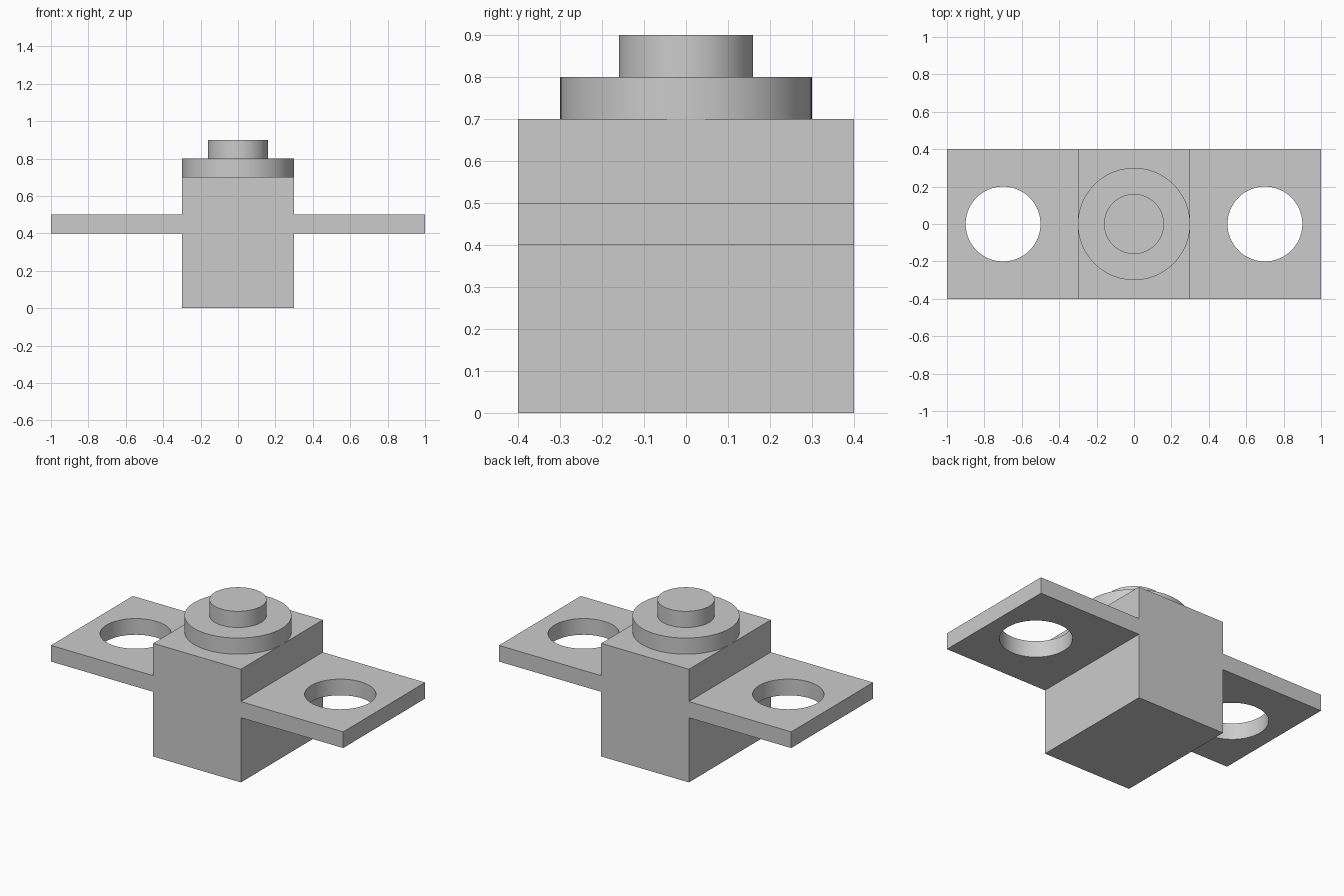
import bpy
import bmesh
import math

default_cube = bpy.data.objects.get("Cube")
if default_cube:
    bpy.data.objects.remove(default_cube, do_unlink=True)

# Single grey finish
grey = bpy.data.materials.new("light_grey")
grey.use_nodes = True
GREY = (0.6, 0.6, 0.6, 1)
grey.diffuse_color = GREY
grey.node_tree.nodes["Principled BSDF"].inputs["Base Color"].default_value = GREY


def activate(obj):
    bpy.ops.object.select_all(action='DESELECT')
    obj.select_set(True)
    bpy.context.view_layer.objects.active = obj


def smooth(obj):
    activate(obj)
    bpy.ops.object.shade_smooth_by_angle(angle=math.radians(30))


def extrude_profile(name, points, depth):
    """Extrude an x-z outline along y, centred on y = 0."""
    bm = bmesh.new()
    face = bm.faces.new([bm.verts.new((x, -depth / 2, z)) for x, z in points])
    ext = bmesh.ops.extrude_face_region(bm, geom=[face])
    moved = [g for g in ext["geom"] if isinstance(g, bmesh.types.BMVert)]
    bmesh.ops.translate(bm, verts=moved, vec=(0, depth, 0))
    bmesh.ops.recalc_face_normals(bm, faces=bm.faces)
    mesh = bpy.data.meshes.new(name)
    bm.to_mesh(mesh)
    bm.free()
    obj = bpy.data.objects.new(name, mesh)
    bpy.context.collection.objects.link(obj)
    obj.data.materials.append(grey)
    return obj


def cylinder(name, radius, bottom, top, x=0):
    bpy.ops.mesh.primitive_cylinder_add(
        vertices=96, radius=radius, depth=top - bottom,
        location=(x, 0, (bottom + top) / 2))
    obj = bpy.context.object
    obj.name = name
    obj.data.materials.append(grey)
    return obj


# Block with a mounting tab on each side, as one solid
half = [(0.3, 0), (0.3, 0.4), (1, 0.4), (1, 0.5), (0.3, 0.5), (0.3, 0.7)]
outline = half + [(-x, z) for x, z in reversed(half)]
body = extrude_profile("body_with_tabs", outline, 0.8)

# Round hole through each tab
for side in (-1, 1):
    cutter = cylinder("hole_cutter", 0.2, 0.3, 0.6, side * 0.7)
    cutter.hide_render = True
    cut = body.modifiers.new("tab_hole", 'BOOLEAN')
    cut.operation = 'DIFFERENCE'
    cut.solver = 'EXACT'
    cut.object = cutter
    activate(body)
    bpy.ops.object.modifier_apply(modifier=cut.name)
    bpy.data.objects.remove(cutter, do_unlink=True)
smooth(body)

# Stepped round boss on top
smooth(cylinder("collar", 0.3, 0.7, 0.8))
smooth(cylinder("top_button", 0.16, 0.8, 0.9))
